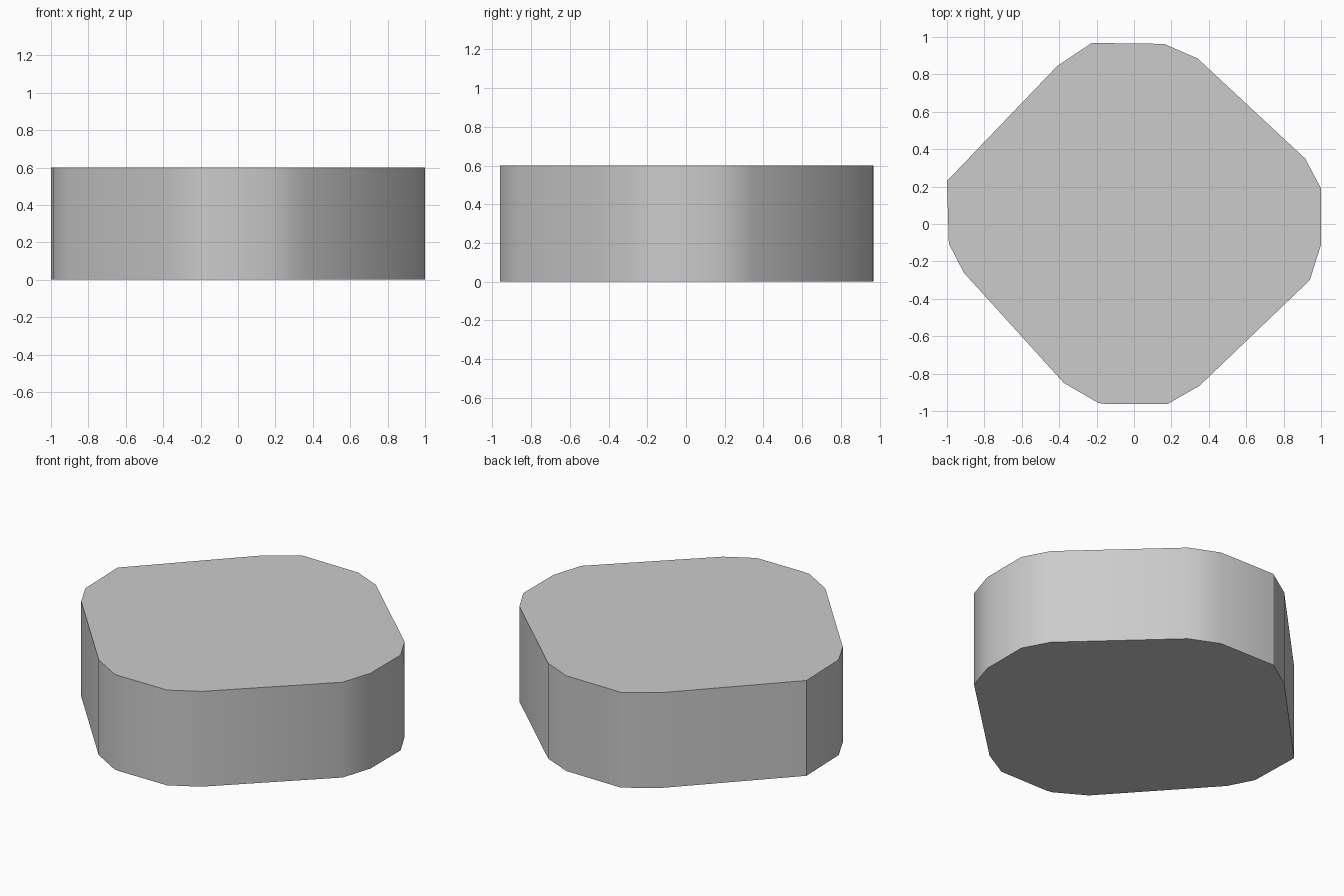
import bpy, bmesh, math

if "Cube" in bpy.data.objects:
    bpy.data.objects.remove(bpy.data.objects["Cube"])

# Irregular rounded-diamond outline, seen from above (counter-clockwise)
OUTLINE = [(1.0, -0.11), (1.0, 0.19), (0.915, 0.35), (0.34, 0.885),
           (0.16, 0.963), (-0.225, 0.968), (-0.41, 0.845), (-1.0, 0.23),
           (-0.99, -0.105), (-0.91, -0.26), (-0.375, -0.85), (-0.19, -0.957),
           (-0.15, -0.962), (0.18, -0.962), (0.35, -0.865), (0.94, -0.30)]
HEIGHT = 0.6

# Stone block: outline extruded straight up
bm = bmesh.new()
base = bm.faces.new([bm.verts.new((x, y, 0)) for x, y in OUTLINE])
top = bmesh.ops.extrude_face_region(bm, geom=[base], use_keep_orig=True)
for v in top["geom"]:
    if isinstance(v, bmesh.types.BMVert):
        v.co.z = HEIGHT
bmesh.ops.recalc_face_normals(bm, faces=bm.faces)
mesh = bpy.data.meshes.new("stone_block")
bm.to_mesh(mesh)
bm.free()

block = bpy.data.objects.new("stone_block", mesh)
bpy.context.collection.objects.link(block)
bpy.context.view_layer.objects.active = block
block.select_set(True)
bpy.ops.object.shade_smooth_by_angle(angle=math.radians(30))
